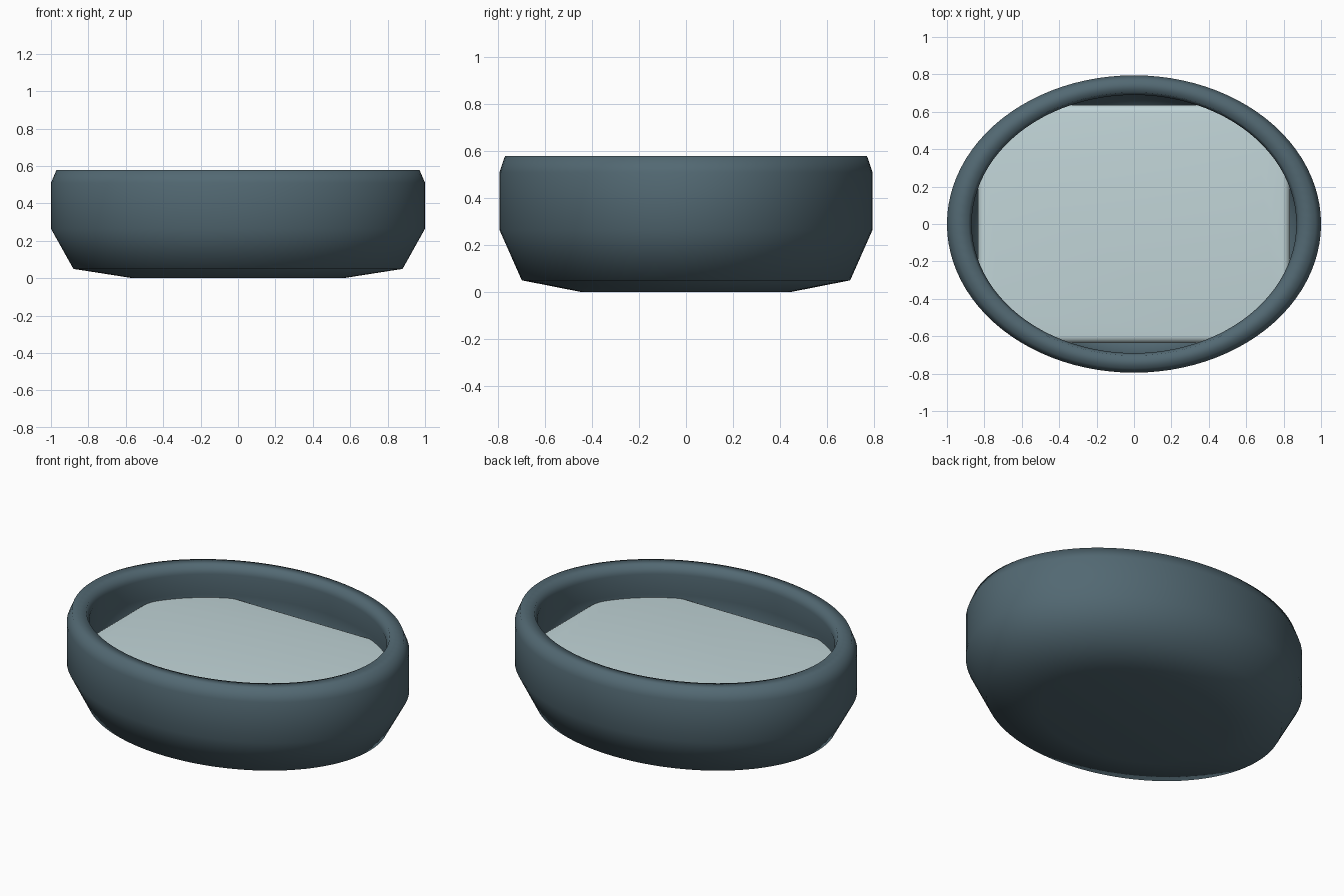
import bpy, bmesh, math

if "Cube" in bpy.data.objects:
    bpy.data.objects.remove(bpy.data.objects["Cube"])

SIDES = 96
RATIO = 0.795  # y radius relative to x radius


def material(name, rgb):
    m = bpy.data.materials.new(name)
    m.diffuse_color = (*rgb, 1)
    m.use_nodes = True
    m.node_tree.nodes["Principled BSDF"].inputs["Base Color"].default_value = m.diffuse_color
    return m


def finish(name, bm, mat, angle):
    bmesh.ops.recalc_face_normals(bm, faces=bm.faces[:])
    me = bpy.data.meshes.new(name)
    bm.to_mesh(me)
    bm.free()
    me.materials.append(mat)
    ob = bpy.data.objects.new(name, me)
    bpy.context.collection.objects.link(ob)
    bpy.ops.object.select_all(action='DESELECT')
    ob.select_set(True)
    bpy.context.view_layer.objects.active = ob
    bpy.ops.object.shade_smooth_by_angle(angle=math.radians(angle))
    return ob


def loft(name, rings, mat, angle):
    """Skin closed rings of points, capping the first and last."""
    bm = bmesh.new()
    loops = [[bm.verts.new(p) for p in ring] for ring in rings]
    n = len(loops[0])
    for a, b in zip(loops, loops[1:]):
        for i in range(n):
            j = (i + 1) % n
            bm.faces.new((a[i], a[j], b[j], b[i]))
    bm.faces.new(loops[0])
    bm.faces.new(loops[-1])
    return finish(name, bm, mat, angle)


def ellipse(r, z):
    return [(r * math.cos(t), RATIO * r * math.sin(t), z)
            for t in (2 * math.pi * i / SIDES for i in range(SIDES))]


def rounded_rect(hx, hy, c, z):
    pts = []
    for q, (sx, sy) in enumerate(((1, 1), (-1, 1), (-1, -1), (1, -1))):
        for k in range(13):
            t = math.pi / 2 * (q + k / 12)
            pts.append((sx * (hx - c) + c * math.cos(t),
                        sy * (hy - c) + c * math.sin(t), z))
    return pts


# Oval bowl: outside, rim, then inside wall and floor
profile = [(0.56, 0), (0.88, 0.05), (1.0, 0.265), (1.0, 0.51), (0.97, 0.58),
           (0.885, 0.58), (0.868, 0.53), (0.89, 0.40), (0.89, 0.28),
           (0.79, 0.14), (0.52, 0.10)]
loft("oval_bowl", [ellipse(r, z) for r, z in profile],
     material("bowl_slate", (0.085, 0.14, 0.17)), 80)

# Inner pad with softened top edge, its corners sunk into the wall
HX, HY, C, TOP, B = 0.835, 0.637, 0.40, 0.38, 0.04
rings = [rounded_rect(HX, HY, C, 0.22)]
for k in range(6):
    t = math.pi / 2 * k / 5
    d = B * (1 - math.cos(t))
    rings.append(rounded_rect(HX - d, HY - d, C - d, TOP - B + B * math.sin(t)))
loft("inner_pad", rings, material("pad_pale", (0.54, 0.67, 0.69)), 40)
